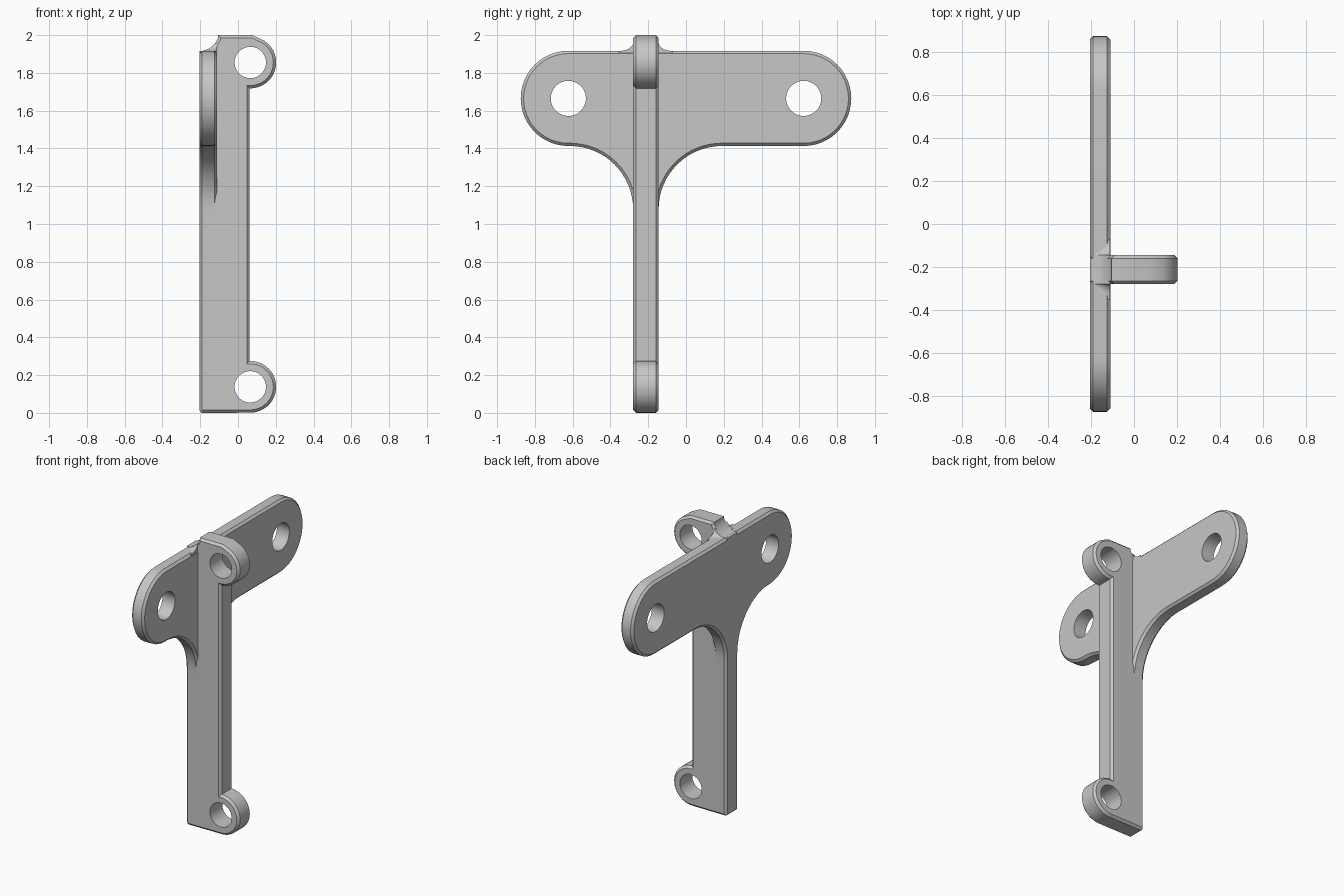
import bpy, bmesh
from math import sin, cos, radians, sqrt
from mathutils import Vector

if "Cube" in bpy.data.objects:
    bpy.data.objects.remove(bpy.data.objects["Cube"])

grey = bpy.data.materials.new("light_grey")
grey.use_nodes = True
COLOUR = (0.57, 0.57, 0.57, 1)
grey.diffuse_color = COLOUR
grey.node_tree.nodes["Principled BSDF"].inputs["Base Color"].default_value = COLOUR

BACK, PLATE_FRONT = -0.205, -0.11       # plate thickness along x
RIB_R, RIB_L = -0.28, -0.145            # rib thickness along y
CHAMFER = 0.015


def arc(cu, cv, r, start, end, steps):
    """Points on a circular arc, angles in degrees."""
    angles = [radians(start + (end - start) * i / steps) for i in range(steps + 1)]
    return [(cu + r * cos(a), cv + r * sin(a)) for a in angles]


def inset(outline, width):
    """Shrink a closed outline by an even width, with mitred corners."""
    pts = [Vector(p) for p in outline]
    area = sum(pts[i - 1].cross(pts[i]) for i in range(len(pts)))
    turn = 1 if area > 0 else -1
    normals = []
    for i, p in enumerate(pts):
        d = (p - pts[i - 1]).normalized()
        normals.append(Vector((-d.y, d.x)) * turn)
    result = []
    for i, p in enumerate(pts):
        a, b = normals[i], normals[(i + 1) % len(pts)]
        result.append(tuple(p + (a + b) * width / (1 + a.dot(b))))
    return result


def loft(name, rings):
    """Skin matching rings of 3D points and cap both ends."""
    bm = bmesh.new()
    loops = [[bm.verts.new(p) for p in ring] for ring in rings]
    bm.faces.new(loops[0])
    bm.faces.new(loops[-1])
    n = len(loops[0])
    for a, b in zip(loops, loops[1:]):
        for i in range(n):
            j = (i + 1) % n
            bm.faces.new((a[i], a[j], b[j], b[i]))
    bmesh.ops.recalc_face_normals(bm, faces=bm.faces)
    mesh = bpy.data.meshes.new(name)
    bm.to_mesh(mesh)
    bm.free()
    mesh.materials.append(grey)
    obj = bpy.data.objects.new(name, mesh)
    bpy.context.collection.objects.link(obj)
    return obj


def along_x(u, v, d):
    return (d, u, v)


def along_y(u, v, d):
    return (u, d, v)


def chamfered_prism(name, outline, place, lo, hi):
    small = inset(outline, CHAMFER)
    layers = [(small, lo), (outline, lo + CHAMFER), (outline, hi - CHAMFER), (small, hi)]
    return loft(name, [[place(u, v, d) for u, v in line] for line, d in layers])


def drill(obj, holes, r, place, lo, hi):
    """Cut round through holes."""
    for u, v in holes:
        circle = arc(u, v, r, 0, 352.5, 47)
        cutter = loft("hole_cutter", [[place(a, b, d) for a, b in circle] for d in (lo, hi)])
        cutter.hide_render = True
        mod = obj.modifiers.new("hole", 'BOOLEAN')
        mod.operation, mod.solver, mod.object = 'DIFFERENCE', 'EXACT', cutter
        bpy.context.view_layer.objects.active = obj
        bpy.ops.object.modifier_apply(modifier=mod.name)
        bpy.data.objects.remove(cutter)


# Cross plate with round ends, flaring down into the rib
R, END, MID = 0.252, 0.623, 1.665
LOW, SWEEP = MID - R, 0.335
plate = arc(END, MID, R, 90, -90, 24)
plate += arc(RIB_L + SWEEP, LOW - SWEEP, SWEEP, 90, 180, 16)
plate += [(RIB_L, 1.0), (RIB_R, 1.0)]
plate += arc(RIB_R - SWEEP, LOW - SWEEP, SWEEP, 0, 90, 16)
plate += arc(-END, MID, R, 270, 90, 24)
cross_plate = chamfered_prism("cross_plate", plate, along_x, BACK, PLATE_FRONT)
drill(cross_plate, [(-END, MID), (END, MID)], 0.093, along_x, -0.4, 0.1)

# Upright rib with a round lug at each end and a hollow ramp at the top back
LUG_X, LUG_R, LOW_Z, HIGH_Z, EDGE = 0.065, 0.137, 0.138, 1.855, 0.062
RAMP_Z, RAMP_R = 2.02, 0.105
rib = [(BACK, 0.012), (BACK + 0.012, 0)]
rib += arc(LUG_X, LOW_Z, LUG_R, -90, 90, 24)
rib += [(EDGE, LOW_Z + LUG_R), (EDGE, HIGH_Z - LUG_R)]
rib += arc(LUG_X, HIGH_Z, LUG_R, -90, 58, 20)
rib += [(0.075, 2.0), (-0.105, 2.0)]
rib += arc(BACK, RAMP_Z, RAMP_R, -20, -90, 6)
upright_rib = chamfered_prism("upright_rib", rib, along_y, RIB_R, RIB_L)
drill(upright_rib, [(LUG_X, LOW_Z), (LUG_X, HIGH_Z)], 0.083, along_y, -0.6, 0.2)

# Small hollow fillets beside the ramp, sinking with it towards the back
PLATE_TOP = MID + R
parts = [cross_plate, upright_rib]
for name, face_y, side in (("right_fillet", RIB_R, -1), ("left_fillet", RIB_L, 1)):
    rings = []
    for i in range(7):
        x = PLATE_FRONT - 0.002 - 0.012 * i
        ramp = RAMP_Z - sqrt(RAMP_R ** 2 - (x - BACK) ** 2)
        height = min(0.045, ramp - PLATE_TOP + 0.002)
        width = 0.02 + 1.2 * height
        curve = [(width * (1 - cos(a)), height * (1 - sin(a)))
                 for a in (radians(90 * k / 8) for k in range(9))]
        curve += [(width, -0.02), (-0.016, -0.02), (-0.016, height)]
        rings.append([(x, face_y + side * u, PLATE_TOP - 0.001 + v) for u, v in curve])
    parts.append(loft(name, rings))

# Smooth the curves, keep the chamfers crisp
bpy.ops.object.select_all(action='DESELECT')
for obj in parts:
    obj.select_set(True)
bpy.context.view_layer.objects.active = cross_plate
bpy.ops.object.shade_smooth_by_angle(angle=radians(30))
